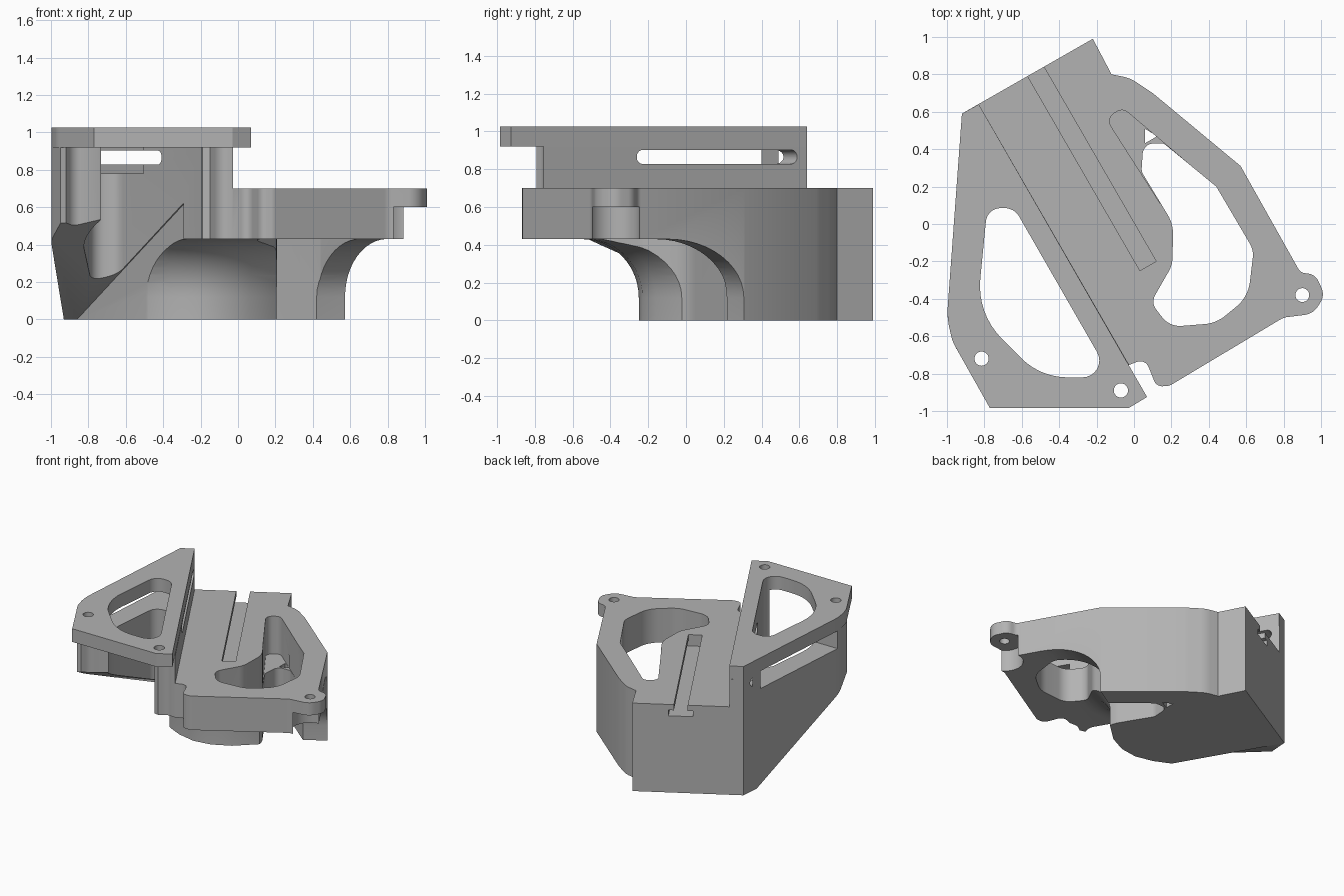
import bpy, bmesh, math
from mathutils import Vector, Matrix

old = bpy.data.objects.get("Cube")
if old:
    bpy.data.objects.remove(old, do_unlink=True)

GREY = (0.45, 0.45, 0.45, 1)
grey = bpy.data.materials.new("plain_grey")
grey.use_nodes = True
grey.diffuse_color = GREY
grey.node_tree.nodes["Principled BSDF"].inputs["Base Color"].default_value = GREY

ALONG = Vector((0.5, -0.866, 0))     # direction of the diagonal wall
ACROSS = Vector((-0.866, -0.5, 0))   # from the diagonal wall to the left wing


def rounded(corners, steps=8):
    """Polygon whose (x, y, radius) corners become arcs."""
    out = []
    for i, c in enumerate(corners):
        p = Vector(c[:2])
        r = c[2] if len(c) > 2 else 0
        a = Vector(corners[i - 1][:2]) - p
        b = Vector(corners[(i + 1) % len(corners)][:2]) - p
        if r == 0:
            out.append(p)
            continue
        half = a.angle(b) / 2
        t = min(r / math.tan(half), 0.49 * a.length, 0.49 * b.length)
        r = t * math.tan(half)
        mid = p + (a.normalized() + b.normalized()).normalized() * (r / math.sin(half))
        v0 = p + a.normalized() * t - mid
        v1 = p + b.normalized() * t - mid
        sweep = math.atan2(v0.x * v1.y - v0.y * v1.x, v0.dot(v1))
        for k in range(steps + 1):
            out.append(mid + Matrix.Rotation(sweep * k / steps, 2) @ v0)
    return out


def loft(name, rings):
    """Closed solid through rings of equal point count."""
    bm = bmesh.new()
    rows = [[bm.verts.new(p) for p in ring] for ring in rings]
    n = len(rows[0])
    for low, high in zip(rows, rows[1:]):
        for i in range(n):
            j = (i + 1) % n
            bm.faces.new((low[i], low[j], high[j], high[i]))
    bm.faces.new(rows[0][::-1])
    bm.faces.new(rows[-1])
    bmesh.ops.recalc_face_normals(bm, faces=bm.faces)
    mesh = bpy.data.meshes.new(name)
    bm.to_mesh(mesh)
    bm.free()
    ob = bpy.data.objects.new(name, mesh)
    bpy.context.collection.objects.link(ob)
    mesh.materials.append(grey)
    return ob


def prism(name, corners, z0, z1):
    pts = rounded(corners)
    return loft(name, [[(p.x, p.y, z) for p in pts] for z in (z0, z1)])


def disc(x, y, r, z0, z1, sides=32):
    ring = [(x + r * math.cos(math.tau * k / sides), y + r * math.sin(math.tau * k / sides))
            for k in range(sides)]
    return prism("cutter", ring, z0, z1)


def cut(target, cutter, keep=False):
    cutter.hide_render = True
    mod = target.modifiers.new("cut", "BOOLEAN")
    mod.operation = "DIFFERENCE"
    mod.solver = "EXACT"
    mod.object = cutter
    bpy.context.view_layer.objects.active = target
    bpy.ops.object.modifier_apply(modifier=mod.name)
    if not keep:
        bpy.data.objects.remove(cutter, do_unlink=True)


# Main body, full height, with screw clearances in its outline
body = prism("body", [
    (-0.22, 0.99), (-0.92, 0.59), (-1.0, -0.5, 0.25), (-0.95, -0.67), (-0.92, -0.66),
    (-0.88, -0.6, 0.08), (-0.74, -0.59), (-0.6, -0.5), (-0.3, -0.6), (-0.23, -0.72),
    (-0.19, -0.78), (-0.15, -0.79), (-0.1, -0.75, 0.1), (-0.03, -0.755), (0.06, -0.72, 0.07),
    (0.12, -0.87, 0.06), (0.19, -0.865, 0.05), (0.8, -0.5, 0.1), (0.96, -0.48, 0.1),
    (1.02, -0.38, 0.08), (0.97, -0.27, 0.1), (0.89, -0.26, 0.05), (0.57, 0.31),
    (0.1, 0.7, 0.3), (-0.02, 0.78, 0.2), (-0.12, 0.8)], 0, 0.92)

# Raised wing plate
plate = prism("wing_plate", [
    (-0.83, 0.64), (-0.92, 0.59), (-1.0, -0.5, 0.4), (-0.97, -0.63, 0.2),
    (-0.77, -0.985), (-0.03, -0.985), (0.07, -0.925)], 0.92, 1.025)

# Lower deck on the right of the diagonal wall
cut(body, prism("cutter", [(-1.08, 1.073), (0.32, -1.352), (2, -1.35), (2, 1.07)], 0.7, 1.2))

# Sloped underside of the wing
rings = []
start = Vector((-0.86, 0.48, 0))
for s in (-0.2, 1.15):
    a = start + ALONG * s
    b = a + ACROSS * 0.8
    top = 0.54 * s
    rings.append([(a.x, a.y, -0.3), (b.x, b.y, -0.3), (b.x, b.y, top), (a.x, a.y, top)])
cut(body, loft("cutter", rings))

# Front undercut: the base flares out to the deck in a concave curve
edge = [(-0.56, -0.1, -0.1, -0.3), (-0.48, -0.165, -0.05, -0.3), (-0.36, -0.22, -0.02, -0.3),
        (-0.22, -0.25, 0, -0.3), (-0.08, -0.23, 0.04, -0.3), (0.06, -0.16, 0.1, -0.3),
        (0.2, -0.03, 0.15, -0.3), (0.32, 0.12, 0.2, -0.34), (0.41, 0.21, 0.22, -0.38),
        (0.57, 0.305, 0.23, -0.4), (0.95, 0.5, 0.23, -0.4)]
rings = [[(x, y, -0.1) for x, y, dx, dy in edge] + [(1.5, -1.3, -0.1), (-0.56, -1.3, -0.1)]]
for k in range(13):
    ang = math.pi / 2 * k / 12
    z, f = 0.12 + 0.31 * math.sin(ang), 1 - math.cos(ang)
    rings.append([(x + dx * f, y + dy * f, z) for x, y, dx, dy in edge]
                 + [(1.5, -1.3, z), (-0.56, -1.3, z)])
cut(body, loft("cutter", rings))

# Wing opening through plate and body
opening = prism("cutter", [
    (-0.785, 0.085, 0.09), (-0.64, 0.085, 0.09), (-0.12, -0.82, 0.09), (-0.5, -0.82, 0.35),
    (-0.84, -0.48, 0.4)], -0.2, 1.2)
cut(plate, opening, keep=True)
cut(body, opening)

# Deck opening with its shallow ledge
cut(body, prism("cutter", [
    (0.05, 0.43, 0.08), (0.16, 0.43, 0.02), (0.44, 0.2), (0.64, -0.14, 0.12),
    (0.61, -0.39, 0.2), (0.44, -0.53, 0.2), (0.19, -0.55, 0.12), (0.09, -0.42, 0.07),
    (0.205, -0.22, 0.15), (0.21, 0.0, 0.2), (0.04, 0.28, 0.06)], -0.2, 0.8))
cut(body, prism("cutter", [
    (-0.15, 0.565, 0.05), (-0.06, 0.62, 0.05), (0.3, 0.315), (0.14, 0.11)], 0.4, 0.8))
cut(body, disc(0.08, 0.47, 0.045, -0.2, 0.5, 3))

# Side window under the wing plate
cut(body, prism("cutter", [
    (-1.2, 0.4), (-0.815, 0.4), (-0.5, -0.145), (-0.7, -0.48), (-1.2, -0.48)], 0.78, 1.1))

# Long narrow slot through the diagonal wall
wall = Vector((-0.83, 0.64, 0))
slot = rounded([(0.06, 0.828, 0.036), (1.04, 0.828, 0.036), (1.04, 0.902, 0.036), (0.06, 0.902, 0.036)])
cut(body, loft("cutter", [
    [wall + ALONG * p.x + ACROSS * d + Vector((0, 0, p.y)) for p in slot] for d in (-0.1, 0.16)]))

# T-shaped groove in the deck
mouth = Vector((-0.525, 0.815, 0)) - ALONG * 0.1
for half, z0, z1 in ((0.05, 0.63, 0.8), (0.09, 0.61, 0.655)):
    far = mouth + ALONG * 1.3
    side = ACROSS * half
    ring = [mouth - side, mouth + side, far + side, far - side]
    cut(body, prism("cutter", [(p.x, p.y) for p in ring], z0, z1))

# Ear recess and screw holes
cut(body, disc(0.9, -0.38, 0.135, -0.2, 0.6))
cut(body, disc(0.9, -0.38, 0.037, 0.4, 0.8))
for x, y in ((-0.815, -0.72), (-0.07, -0.89)):
    cut(plate, disc(x, y, 0.038, 0.8, 1.2))

# Smooth curved walls, crisp edges
for ob in (body, plate):
    bpy.ops.object.select_all(action="DESELECT")
    ob.select_set(True)
    bpy.context.view_layer.objects.active = ob
    bpy.ops.object.shade_smooth_by_angle(angle=math.radians(30))
